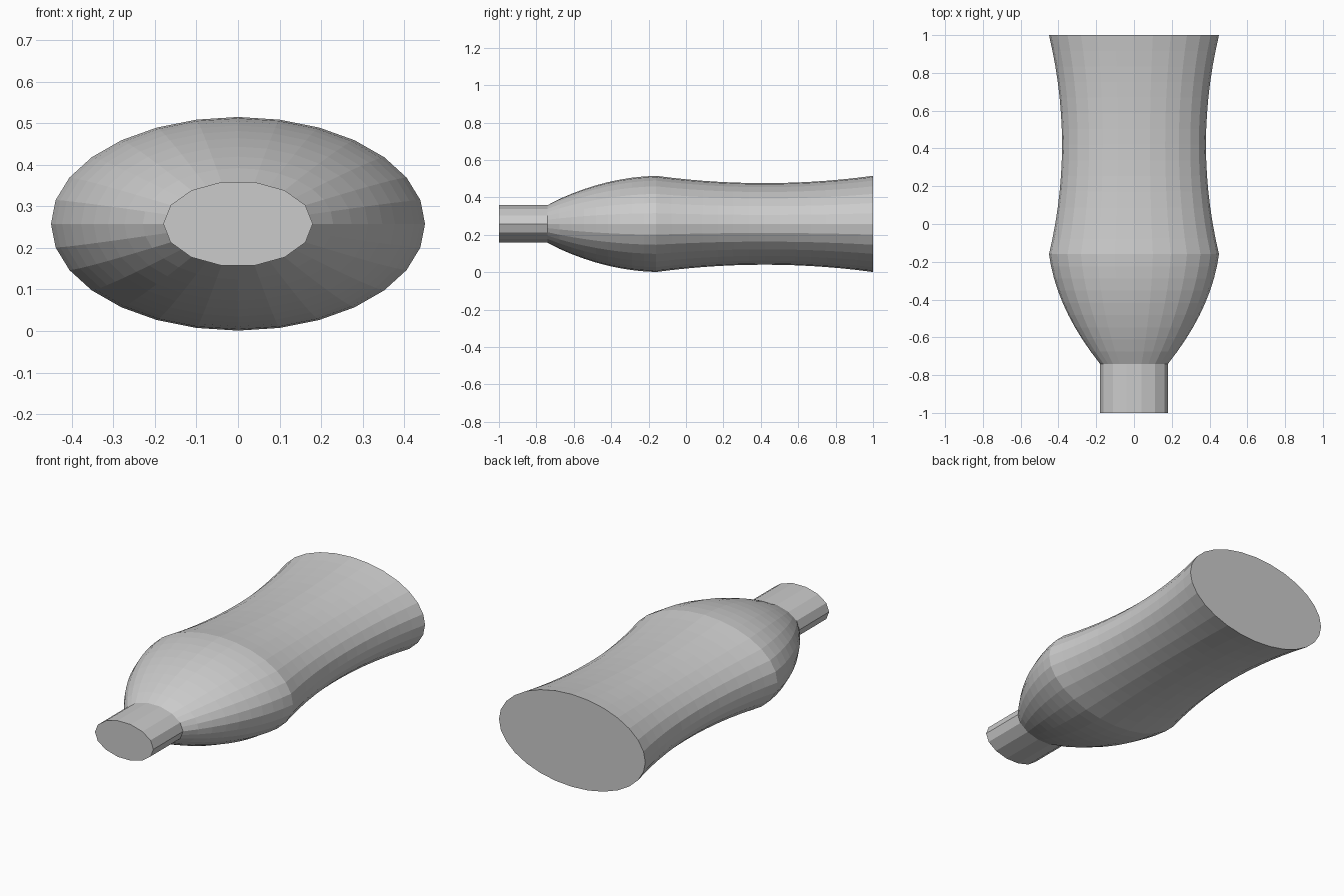
import bpy, bmesh
from math import sin, cos, pi

if "Cube" in bpy.data.objects:
    bpy.data.objects.remove(bpy.data.objects["Cube"])

SIDES = 28
CENTRE_Z = 0.258


def lerp(a, b, t):
    return a + (b - a) * t


# Stations along y: (y, x radius, z radius, is neck)
stations = [(-1.0, 0.18, 0.103, True), (-0.74, 0.18, 0.103, True)]

# Bulging shoulder
N = 9
for i in range(1, N + 1):
    t = i / N
    b = 4 * t * (1 - t)
    stations.append((lerp(-0.74, -0.16, t),
                     lerp(0.18, 0.45, t) + 0.048 * b,
                     lerp(0.103, 0.257, t) + 0.035 * b, False))

# Concave waist out to the rear opening
N = 14
for i in range(1, N + 1):
    t = i / N
    b = 4 * t * (1 - t)
    stations.append((lerp(-0.16, 1.0, t), 0.45 - 0.069 * b, 0.257 - 0.039 * b, False))

bm = bmesh.new()
rings = []
for y, rx, rz, neck in stations:
    ring = []
    for k in range(SIDES):
        a = 2 * pi * k / SIDES
        # The neck has half as many sides: odd points sit on the edge midpoints
        s = cos(2 * pi / SIDES) if neck and k % 2 else 1.0
        ring.append(bm.verts.new((rx * s * cos(a), y, CENTRE_Z + rz * s * sin(a))))
    rings.append(ring)

# Skin between the rings, plus flat end caps
for r0, r1 in zip(rings, rings[1:]):
    for k in range(SIDES):
        j = (k + 1) % SIDES
        bm.faces.new((r0[k], r0[j], r1[j], r1[k]))
bm.faces.new(rings[0])
bm.faces.new(rings[-1])
bmesh.ops.recalc_face_normals(bm, faces=bm.faces[:])

mesh = bpy.data.meshes.new("necked_body")
bm.to_mesh(mesh)
bm.free()
bpy.context.collection.objects.link(bpy.data.objects.new("necked_body", mesh))
